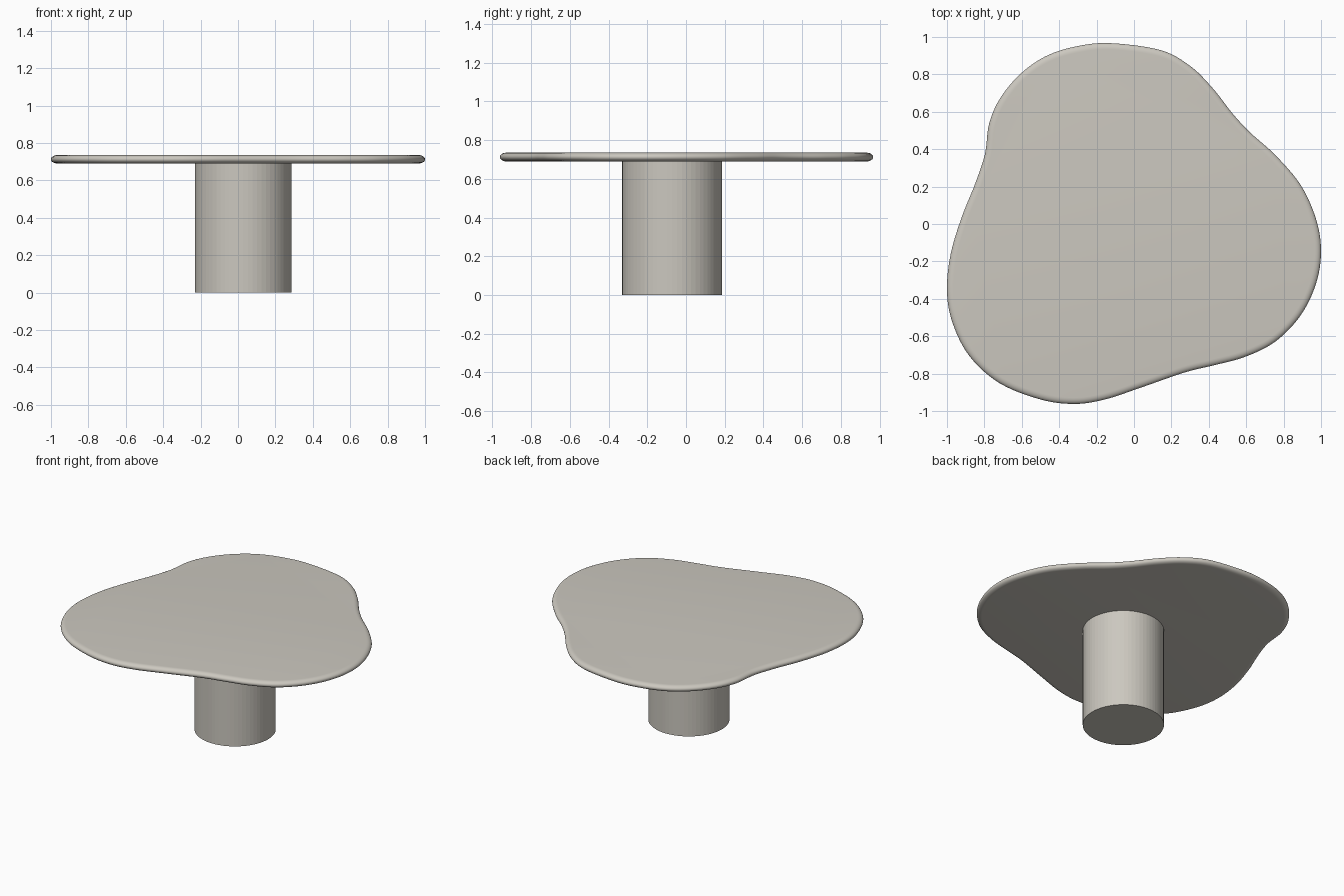
import bpy, bmesh, math
from mathutils import Vector

if "Cube" in bpy.data.objects:
    bpy.data.objects.remove(bpy.data.objects["Cube"])

stone = bpy.data.materials.new("warm_grey")
stone.diffuse_color = (0.60, 0.575, 0.52, 1)
stone.use_nodes = True
stone.node_tree.nodes["Principled BSDF"].inputs["Base Color"].default_value = stone.diffuse_color

TOP, BOTTOM = 0.735, 0.69


def make_object(name, bm):
    bmesh.ops.recalc_face_normals(bm, faces=bm.faces)
    mesh = bpy.data.meshes.new(name)
    bm.to_mesh(mesh)
    bm.free()
    mesh.materials.append(stone)
    obj = bpy.data.objects.new(name, mesh)
    bpy.context.collection.objects.link(obj)
    return obj


def smooth_loop(pts, steps):
    """Closed Catmull-Rom curve through the points."""
    out, n = [], len(pts)
    for i in range(n):
        a, b, c, d = (Vector(pts[(i + k) % n]) for k in (-1, 0, 1, 2))
        for s in range(steps):
            t = s / steps
            out.append(0.5 * (2 * b + (c - a) * t + (2 * a - 5 * b + 4 * c - d) * t**2
                              + (3 * b - a - 3 * c + d) * t**3))
    return out


# Pebble-shaped outline, clockwise from the back
outline = [(-0.13, 0.967), (0.14, 0.93), (0.30, 0.845), (0.42, 0.727), (0.524, 0.594),
           (0.62, 0.49), (0.754, 0.37), (0.89, 0.21), (0.973, 0.027), (1.0, -0.145),
           (0.973, -0.32), (0.89, -0.49), (0.754, -0.63), (0.594, -0.71), (0.433, -0.754),
           (0.273, -0.793), (0.03, -0.877), (-0.155, -0.938), (-0.32, -0.962),
           (-0.50, -0.938), (-0.717, -0.852), (-0.877, -0.71), (-0.968, -0.535),
           (-1.0, -0.36), (-0.98, -0.16), (-0.92, 0.04), (-0.85, 0.214), (-0.797, 0.374),
           (-0.775, 0.535), (-0.717, 0.67), (-0.61, 0.80), (-0.476, 0.895), (-0.316, 0.948)]
loop = smooth_loop(outline, 6)
n = len(loop)
inward = []
for i in range(n):
    t = (loop[(i + 1) % n] - loop[i - 1]).normalized()
    inward.append(Vector((t.y, -t.x)))

# Tabletop: outline swept with a rounded edge
bm = bmesh.new()
mid, half, width, arc = (TOP + BOTTOM) / 2, (TOP - BOTTOM) / 2, 0.034, 12
rings = []
for k in range(arc + 1):
    a = math.pi * (k / arc - 0.5)
    inset, z = width * (1 - math.cos(a)), mid + half * math.sin(a)
    rings.append([bm.verts.new((*(p + q * inset), z)) for p, q in zip(loop, inward)])
for lo, hi in zip(rings, rings[1:]):
    for i in range(n):
        j = (i + 1) % n
        bm.faces.new((lo[i], lo[j], hi[j], hi[i]))
bm.faces.new(rings[0])
bm.faces.new(rings[-1])
tabletop = make_object("tabletop", bm)
bpy.context.view_layer.objects.active = tabletop
tabletop.select_set(True)
bpy.ops.object.shade_smooth_by_angle(angle=math.radians(30))

# Pedestal: faceted round column
bm = bmesh.new()
bmesh.ops.create_cone(bm, cap_ends=True, segments=64, radius1=0.258, radius2=0.258,
                      depth=BOTTOM + 0.005)
bmesh.ops.translate(bm, verts=bm.verts, vec=(0.028, -0.072, (BOTTOM + 0.005) / 2))
make_object("pedestal", bm)
